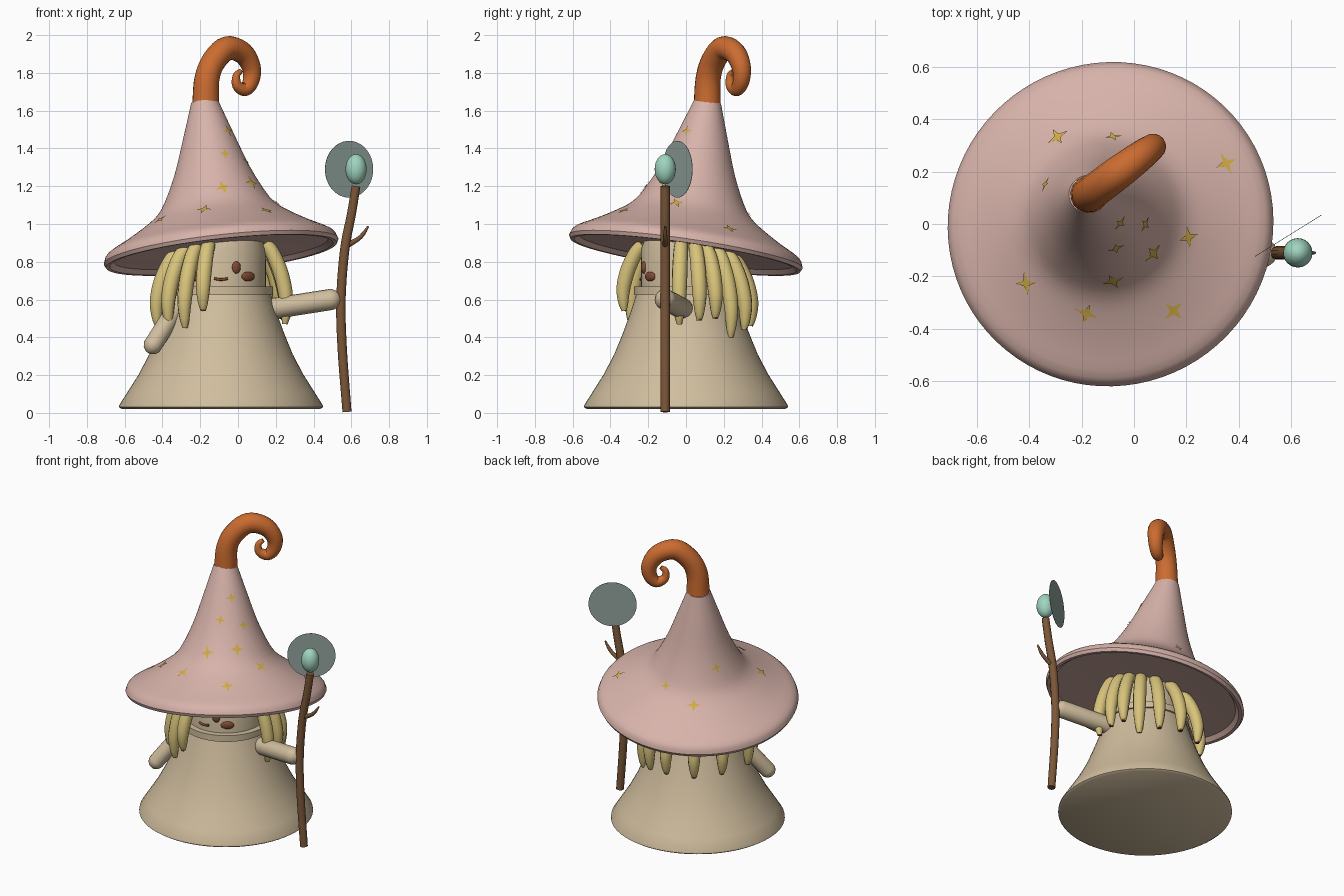
import bpy, bmesh, math
from mathutils import Vector, Matrix
from mathutils.bvhtree import BVHTree

if "Cube" in bpy.data.objects:
    bpy.data.objects.remove(bpy.data.objects["Cube"])


def material(name, rgb):
    m = bpy.data.materials.new(name)
    m.diffuse_color = (*rgb, 1)
    m.use_nodes = True
    m.node_tree.nodes["Principled BSDF"].inputs["Base Color"].default_value = m.diffuse_color
    return m


PINK = material("dusty pink", (0.68, 0.45, 0.40))
CREAM = material("cream cloth", (0.63, 0.51, 0.34))
ORANGE = material("orange", (0.60, 0.15, 0.03))
STRAW = material("straw yellow", (0.69, 0.55, 0.20))
WOOD = material("wood brown", (0.20, 0.095, 0.04))
FACE = material("face brown", (0.22, 0.07, 0.033))
GOLD = material("star gold", (0.65, 0.42, 0.06))
MINT = material("mint crystal", (0.35, 0.66, 0.52))
HALO = material("grey green", (0.29, 0.37, 0.34))

AXIS = Vector((-0.09, 0, 0))


def finish(name, mesh, mat, angle=40):
    mesh.name = name
    ob = bpy.data.objects.new(name, mesh)
    bpy.context.collection.objects.link(ob)
    mesh.materials.clear()
    mesh.materials.append(mat)
    bpy.ops.object.select_all(action='DESELECT')
    ob.select_set(True)
    bpy.context.view_layer.objects.active = ob
    bpy.ops.object.shade_smooth_by_angle(angle=math.radians(angle))
    return ob


def from_bmesh(name, bm, mat, angle=40):
    bmesh.ops.recalc_face_normals(bm, faces=bm.faces)
    mesh = bpy.data.meshes.new(name)
    bm.to_mesh(mesh)
    bm.free()
    return finish(name, mesh, mat, angle)


def lathe(name, profile, mat, matrix, n=64):
    """Revolve (radius, height) points around local z."""
    bm = bmesh.new()
    vs = [bm.verts.new((r, 0, h)) for r, h in profile]
    es = [bm.edges.new(p) for p in zip(vs, vs[1:])]
    bmesh.ops.spin(bm, geom=vs + es, axis=(0, 0, 1), cent=(0, 0, 0),
                   angle=math.tau, steps=n, use_merge=True)
    bmesh.ops.remove_doubles(bm, verts=bm.verts, dist=0.0004)
    bm.transform(matrix)
    return from_bmesh(name, bm, mat)


def spline(pts, steps):
    """Catmull-Rom resampling of equal-length tuples."""
    pts = [Vector(p) for p in pts]
    ext = [2 * pts[0] - pts[1]] + pts + [2 * pts[-1] - pts[-2]]
    out = []
    for a, b, c, d in zip(ext, ext[1:], ext[2:], ext[3:]):
        for i in range(steps):
            t = i / steps
            out.append(0.5 * (2 * b + (c - a) * t + (2 * a - 5 * b + 4 * c - d) * t * t
                              + (3 * b - a - 3 * c + d) * t ** 3))
    return out + [pts[-1]]


def tube(name, pts, mat, steps=5, res=4, angle=50):
    """Round tube through (x, y, z, radius) points."""
    cu = bpy.data.curves.new(name, 'CURVE')
    cu.dimensions = '3D'
    cu.bevel_depth = 1
    cu.bevel_resolution = res
    cu.use_fill_caps = True
    path = spline(pts, steps)
    sp = cu.splines.new('POLY')
    sp.points.add(len(path) - 1)
    for p, q in zip(sp.points, path):
        p.co = (*q[:3], 1)
        p.radius = q[3]
    tmp = bpy.data.objects.new(name + "_path", cu)
    bpy.context.collection.objects.link(tmp)
    dg = bpy.context.evaluated_depsgraph_get()
    mesh = bpy.data.meshes.new_from_object(tmp.evaluated_get(dg))
    bpy.data.objects.remove(tmp)
    bpy.data.curves.remove(cu)
    return finish(name, mesh, mat, angle)


def capsule(name, a, b, r, mat):
    a, b = Vector(a), Vector(b)
    d = (b - a).normalized()
    arc = [math.radians(k) for k in (2, 25, 50, 75, 90)]
    pts = [(*(a - d * r * math.cos(t)), r * math.sin(t)) for t in arc]
    pts += [(*(b + d * r * math.cos(t)), r * math.sin(t)) for t in reversed(arc)]
    return tube(name, pts, mat, steps=1, res=6)


def ellipsoid(name, loc, size, mat, turn=0):
    bm = bmesh.new()
    bmesh.ops.create_uvsphere(bm, u_segments=24, v_segments=14, radius=1)
    bm.transform(Matrix.Translation(loc) @ Matrix.Rotation(turn, 4, 'Z')
                 @ Matrix.Diagonal((*size, 1)))
    return from_bmesh(name, bm, mat)


# Robe, collar and head
at_axis = Matrix.Translation(AXIS)
lathe("robe", [(0, 0.02), (0.525, 0.02), (0.54, 0.03), (0.538, 0.042), (0.495, 0.11),
               (0.435, 0.205), (0.38, 0.31), (0.335, 0.42), (0.298, 0.52),
               (0.262, 0.63), (0, 0.63)], CREAM, at_axis)
lathe("collar", [(0.23, 0.625), (0.275, 0.625), (0.275, 0.668), (0.23, 0.668)], CREAM, at_axis)
lathe("head", [(0, 0.62), (0.237, 0.62), (0.237, 0.87), (0.215, 0.93), (0, 0.95)], CREAM, at_axis)

# Face
for s, side in ((-1, "left"), (1, "right")):
    for part, ang, z, w, h in (("eye", 20, 0.77, 0.024, 0.032), ("cheek", 37, 0.722, 0.042, 0.025)):
        a = math.radians(ang) * s
        ellipsoid(f"{side}_{part}", AXIS + Vector((0.238 * math.sin(a), -0.238 * math.cos(a), z)),
                  (w, 0.014, h), FACE, a)
tube("mouth", [(AXIS.x + 0.24 * math.sin(a), -0.24 * math.cos(a), 0.706 + 0.25 * a * a, 0.007)
               for a in (-0.15, -0.07, 0.0, 0.07, 0.15)], FACE, steps=2)

# Tilted hat with a wide brim
tilt = Vector((-0.11, 0.145, 1)).to_track_quat('Z', 'Y').to_matrix().to_4x4()
hat_matrix = Matrix.Translation((-0.09, 0, 0.86)) @ tilt
upper = [tuple(p) for p in spline([(0.625, -0.005), (0.60, 0.04), (0.50, 0.095), (0.40, 0.155),
                                   (0.325, 0.21), (0.272, 0.28), (0.2, 0.43), (0.133, 0.62),
                                   (0.072, 0.80)], 3)]
hat = lathe("hat", [(0, 0.012), (0.3, 0.012), (0.57, 0.0), (0.595, -0.024), (0.615, -0.025)]
            + upper + [(0, 0.80)], PINK, hat_matrix, 80)

# Curled orange hat tip, lying in one slanted upright plane
curl = [(-.171, 1.635, .072), (-.165, 1.765, .067), (-.13, 1.86, .065), (-.058, 1.93, .064),
        (.025, 1.905, .058), (.07, 1.83, .051), (.068, 1.755, .044), (.035, 1.712, .036),
        (-.005, 1.735, .027), (-.008, 1.785, .02), (.015, 1.81, .013)]
tube("hat_curl", [(x, 0.113 + 0.75 * (x + 0.17), z, r) for x, z, r in curl], ORANGE, res=6)

# Stars laid onto the hat surface
tree = BVHTree.FromPolygons([v.co for v in hat.data.vertices],
                            [p.vertices for p in hat.data.polygons])
spots = [(-.29, .33), (-.08, .33), (.35, .23), (-.335, .15), (-.055, .005), (.04, 0), (.205, -.05),
         (-.07, -.09), (.07, -.11), (-.08, -.215), (-.41, -.225), (-.18, -.34), (.15, -.33)]
bm = bmesh.new()
for i, (x, y) in enumerate(spots):
    hit, nor, _, _ = tree.ray_cast(Vector((x, y, 3)), Vector((0, 0, -1)))
    u = nor.cross(Vector((0, 0, 1))).normalized()
    v = nor.cross(u)
    size = 0.045 if nor.z > 0.6 else 0.034

    def lay(p):
        loc, n, _, _ = tree.find_nearest(p)
        return bm.verts.new(loc + n * 0.005)
    ring = []
    for k in range(8):
        a = k * math.pi / 4 + 0.35 * math.sin(i * 2.3)
        r = size * (1 if k % 2 == 0 else 0.33)
        ring.append(lay(hit + (u * math.cos(a) + v * math.sin(a)) * r))
    mid = lay(hit)
    for k in range(8):
        f = bm.faces.new((mid, ring[k], ring[(k + 1) % 8]))
        f.normal_update()
        if f.normal.dot(nor) < 0:
            f.normal_flip()
mesh = bpy.data.meshes.new("hat_stars")
bm.to_mesh(mesh)
bm.free()
finish("hat_stars", mesh, GOLD)

# Hair strands hanging from under the brim: (angle from the front, tip height)
strands = [(-16, .54), (-34, .45), (-54, .46), (-80, .46), (-119, .47), (-149, .46),
           (180, .46), (155, .44), (134, .40), (117, .50), (102, .49), (84, .47)]
for i, (deg, tip) in enumerate(strands):
    a = math.radians(deg)
    dx, dy = math.sin(a), -math.cos(a)
    top = 0.865 + 0.24 * (0.11 * dx - 0.145 * dy)
    drop = top - tip
    path = [(0.235, 0, .036), (0.275, .12, .039), (0.32, .38, .041),
            (0.345, .66, .038), (0.345, .88, .027), (0.34, 1, .014)]
    ob = tube(f"hair_strand_{i + 1}", [(AXIS.x + r * dx, r * dy, top - t * drop, w)
                                       for r, t, w in path], STRAW, steps=4)
    # dark cut end
    ob.data.materials.append(FACE)
    for p in ob.data.polygons:
        if p.center.z < tip + 0.004:
            p.material_index = 1

# Arms
capsule("right_arm", (0.19, -0.02, 0.553), (0.49, -0.11, 0.60), 0.056, CREAM)
capsule("left_arm", (-0.31, -0.12, 0.58), (-0.45, -0.24, 0.36), 0.05, CREAM)

# Staff with twig
SY = -0.11
tube("staff", [(.577, SY, 0.005, .025), (.552, SY, .335, .026), (.545, SY, .60, .026),
               (.565, SY, .865, .026), (.60, SY, 1.05, .025), (.625, SY, 1.20, .024)], WOOD, res=3)
tube("staff_twig", [(.575, SY, .885, .015), (.635, SY, .92, .012), (.665, SY, .95, .010),
                    (.69, SY, .988, .005)], WOOD, res=2)

# Crystal and the thin disc behind it
ellipsoid("crystal", (0.625, SY, 1.29), (0.056, 0.056, 0.08), MINT)
bm = bmesh.new()
bmesh.ops.create_cone(bm, cap_ends=True, segments=48, radius1=0.15, radius2=0.15, depth=0.002)
bm.transform(Matrix.Translation((0.588, -0.045, 1.29))
             @ Vector((0.53, -0.85, 0)).to_track_quat('Z', 'Y').to_matrix().to_4x4())
from_bmesh("halo_disc", bm, HALO)
